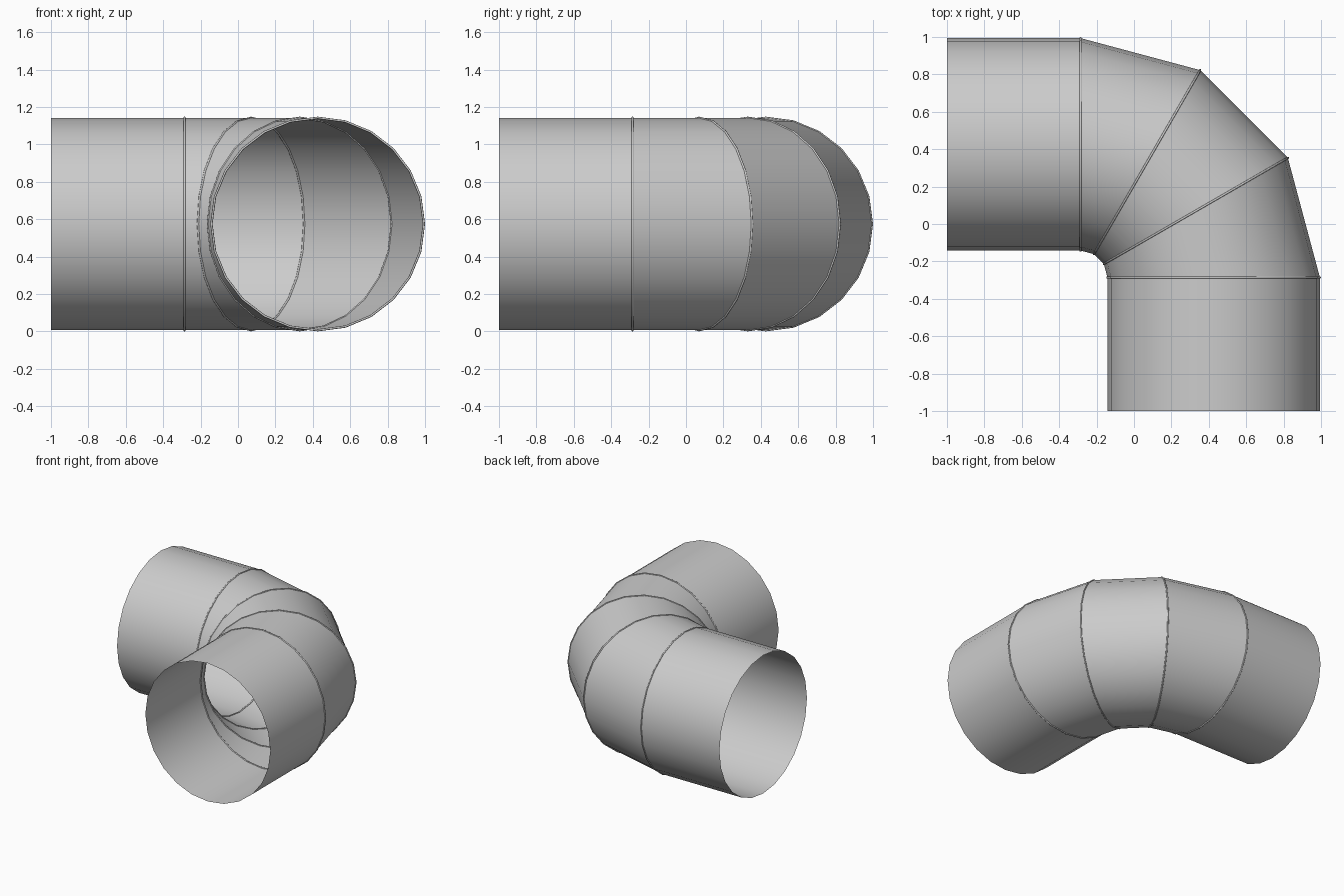
import bpy, bmesh
from math import sin, cos, radians, pi
from mathutils import Vector

if "Cube" in bpy.data.objects:
    bpy.data.objects.remove(bpy.data.objects["Cube"])

SIDES = 24
R = 0.568          # pipe radius
BEAD = 0.006       # seam bead thickness radius
ZC = R + BEAD      # pipe centre height
BEND = 0.712       # bend radius at the pipe centre
C = 1 - BEND - ZC  # bend pivot, same in x and y
STRAIGHT = 1 + C   # length of each straight end


def ring_point(turn, a, r=R, out=0.0):
    """Point on the pipe ring at bend angle turn; out slides it along the pipe."""
    t = radians(turn)
    d = BEND + r * cos(a)
    return Vector((C + d * cos(t) - out * sin(t),
                   C + d * sin(t) + out * cos(t),
                   ZC + r * sin(a)))


def make_object(name, rings, closed=False):
    """Skin a list of equal rings with quads."""
    bm = bmesh.new()
    vr = [[bm.verts.new(p) for p in ring] for ring in rings]
    n, m = len(vr), len(vr[0])
    for i in range(n if closed else n - 1):
        a, b = vr[i], vr[(i + 1) % n]
        for j in range(m):
            k = (j + 1) % m
            bm.faces.new((a[j], a[k], b[k], b[j]))
    bmesh.ops.recalc_face_normals(bm, faces=bm.faces)
    # open tubes: make the normals face away from the tube axis
    if not closed:
        bm.normal_update()
        f = bm.faces[0]
        centre = sum((v.co for v in bm.verts), Vector()) / len(bm.verts)
        if f.normal.dot(f.calc_center_median() - centre) < 0:
            bmesh.ops.reverse_faces(bm, faces=bm.faces)
    for f in bm.faces:
        f.smooth = True
    me = bpy.data.meshes.new(name)
    bm.to_mesh(me)
    bm.free()
    ob = bpy.data.objects.new(name, me)
    bpy.context.collection.objects.link(ob)
    return ob


def circle(turn, out=0.0):
    return [ring_point(turn, 2 * pi * i / SIDES, R, out) for i in range(SIDES)]


# Straight pipe ends
make_object("front_pipe", [circle(0, -STRAIGHT), circle(0)])
make_object("left_pipe", [circle(90), circle(90, STRAIGHT)])

# Three wedge sections of the elbow
for k in range(3):
    make_object(f"elbow_section_{k + 1}", [circle(30 * k), circle(30 * k + 30)])

# Thin bead on each seam
for k in range(4):
    rings = []
    for i in range(SIDES):
        a = 2 * pi * i / SIDES
        rings.append([ring_point(30 * k, a, R + BEAD * cos(b), BEAD * sin(b))
                      for b in (pi * s / 4 for s in range(8))])
    make_object(f"seam_bead_{k + 1}", rings, closed=True)
